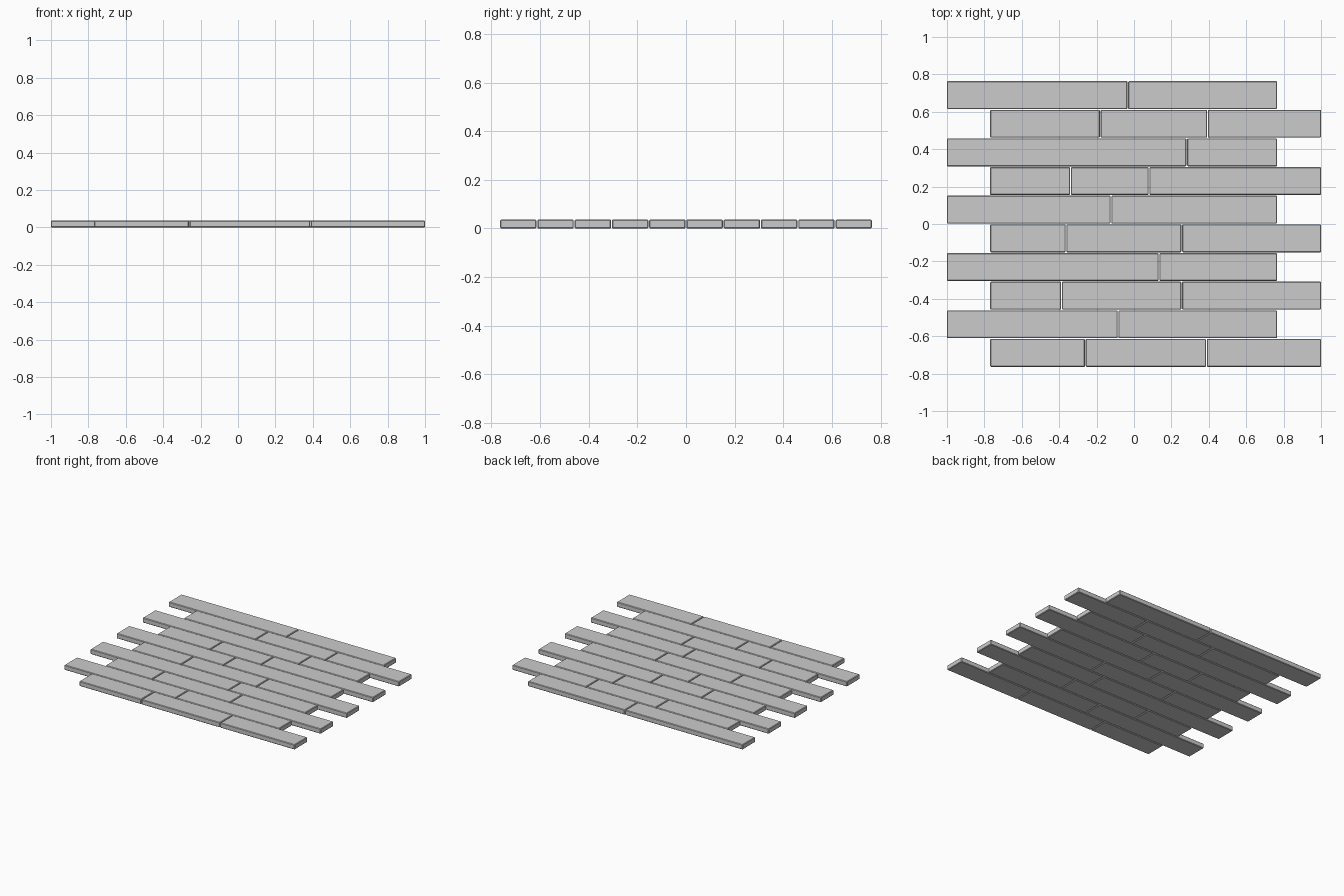
import bpy, bmesh

if "Cube" in bpy.data.objects:
    bpy.data.objects.remove(bpy.data.objects["Cube"])

PITCH, GAP, HEIGHT, BEVEL = 0.1532, 0.004, 0.037, 0.004

# Joint positions along x for each row, from back to front
JOINTS = [
    [-0.033], [-0.18, 0.393], [0.282], [-0.34, 0.08], [-0.123],
    [-0.363, 0.255], [0.134], [-0.387, 0.255], [-0.085], [-0.26, 0.387],
]


def plank(name, x0, x1, y):
    """Rectangular board with chamfered edges."""
    bm = bmesh.new()
    bmesh.ops.create_cube(bm, size=1)
    for v in bm.verts:
        v.co.x *= x1 - x0
        v.co.y *= PITCH - GAP
        v.co.z *= HEIGHT
    bmesh.ops.bevel(bm, geom=bm.edges[:], offset=BEVEL, segments=1,
                    profile=0.5, affect='EDGES')
    mesh = bpy.data.meshes.new(name)
    bm.to_mesh(mesh)
    bm.free()
    obj = bpy.data.objects.new(name, mesh)
    obj.location = ((x0 + x1) / 2, y, HEIGHT / 2)
    bpy.context.collection.objects.link(obj)


# Rows alternate between reaching left and reaching right
for row, joints in enumerate(JOINTS):
    ends = (-1 - GAP / 2, 0.767) if row % 2 == 0 else (-0.771, 1 + GAP / 2)
    stops = [ends[0], *joints, ends[1]]
    y = (4.5 - row) * PITCH
    for i, (a, b) in enumerate(zip(stops, stops[1:])):
        plank(f"plank_row{row + 1}_{i + 1}", a + GAP / 2, b - GAP / 2, y)
